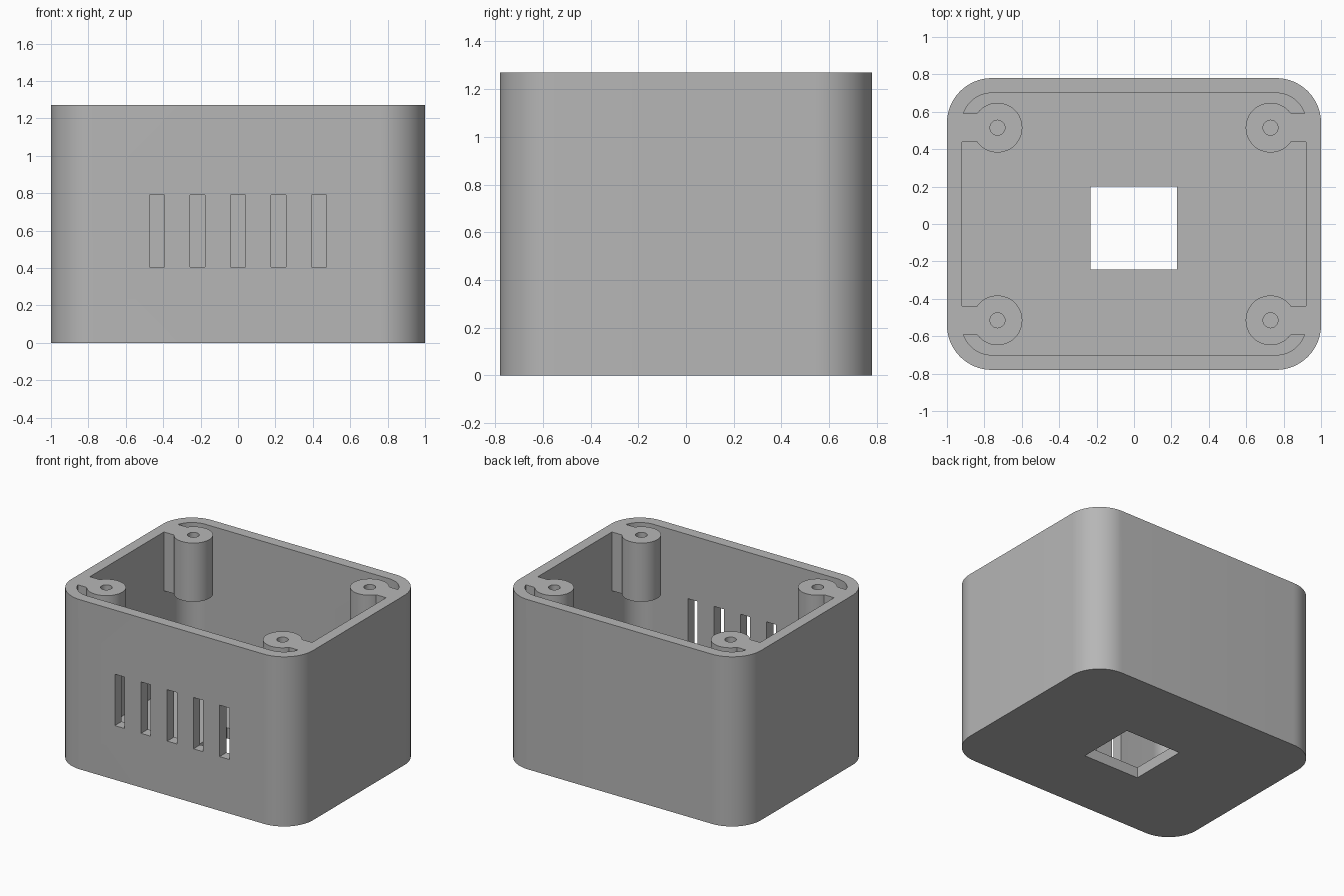
import bpy
import bmesh
from math import cos, sin, pi

cube = bpy.data.objects.get("Cube")
if cube:
    bpy.data.objects.remove(cube, do_unlink=True)

W, D, H = 1.0, 0.78, 1.27       # half width, half depth, height
WALL, RADIUS = 0.08, 0.24       # wall thickness, outer corner radius
POST_X, POST_Y, POST_BASE = 0.73, 0.515, 0.83

grey = bpy.data.materials.new("plain grey")
grey.use_nodes = True
colour = (0.47, 0.47, 0.47, 1)
grey.diffuse_color = colour
grey.node_tree.nodes["Principled BSDF"].inputs["Base Color"].default_value = colour


def prism(name, outline, z0, z1):
    """Extrude a counter-clockwise outline from z0 up to z1."""
    bm = bmesh.new()
    base = bm.faces.new([bm.verts.new((x, y, z0)) for x, y in outline])
    top = bmesh.ops.extrude_face_region(bm, geom=[base])["geom"]
    moved = [v for v in top if isinstance(v, bmesh.types.BMVert)]
    bmesh.ops.translate(bm, verts=moved, vec=(0, 0, z1 - z0))
    bmesh.ops.recalc_face_normals(bm, faces=bm.faces)
    mesh = bpy.data.meshes.new(name)
    bm.to_mesh(mesh)
    bm.free()
    mesh.materials.append(grey)
    obj = bpy.data.objects.new(name, mesh)
    bpy.context.collection.objects.link(obj)
    return obj


def rectangle(x0, x1, y0, y1):
    return [(x0, y0), (x1, y0), (x1, y1), (x0, y1)]


def circle(x, y, r, n=48):
    return [(x + r * cos(2 * pi * i / n), y + r * sin(2 * pi * i / n)) for i in range(n)]


def rounded(w, d, r, n=16):
    points = []
    for k, (sx, sy) in enumerate([(1, 1), (-1, 1), (-1, -1), (1, -1)]):
        for i in range(n + 1):
            a = pi / 2 * (k + i / n)
            points.append((sx * (w - r) + r * cos(a), sy * (d - r) + r * sin(a)))
    return points


def combine(target, part, operation):
    """Apply a boolean to the target and discard the helper part."""
    mod = target.modifiers.new("combine", "BOOLEAN")
    mod.operation = operation
    mod.solver = "EXACT"
    mod.object = part
    bpy.context.view_layer.objects.active = target
    bpy.ops.object.modifier_apply(modifier=mod.name)
    bpy.data.objects.remove(part, do_unlink=True)


# Rounded box with an open top
body = prism("enclosure_body", rounded(W, D, RADIUS), 0, H)
cavity = prism("cavity", rounded(W - WALL, D - WALL, RADIUS - WALL), WALL, H + 0.2)
combine(body, cavity, "DIFFERENCE")

# Corner screw posts, each joined to its side wall by a web
for sx in (-1, 1):
    for sy in (-1, 1):
        x, y = sx * POST_X, sy * POST_Y
        x0, x1 = sorted((x, sx * (W - WALL / 2)))
        post = prism("screw_post", circle(x, y, 0.133), POST_BASE, H + 0.05)
        web = prism("post_web", rectangle(x0, x1, y - 0.077, y + 0.077), POST_BASE, H + 0.05)
        combine(post, web, "UNION")
        hole = prism("screw_hole", circle(x, y, 0.04, 32), POST_BASE - 0.1, H + 0.1)
        combine(post, hole, "DIFFERENCE")
        combine(body, post, "UNION")

# Trim the posts flush with the rim
trim = prism("rim_trim", rectangle(-2, 2, -2, 2), H, H + 0.5)
combine(body, trim, "DIFFERENCE")

# Ventilation slots through the front wall
for i in range(-2, 3):
    x = i * 0.217
    slot = prism("vent_slot", rectangle(x - 0.04, x + 0.04, -D - 0.1, -D + 0.15), 0.405, 0.79)
    combine(body, slot, "DIFFERENCE")

# Rectangular opening in the floor
opening = prism("floor_opening", rectangle(-0.233, 0.231, -0.243, 0.2), -0.1, 0.2)
combine(body, opening, "DIFFERENCE")

# Smooth curved walls, keep hard edges
bpy.ops.object.select_all(action="DESELECT")
body.select_set(True)
bpy.context.view_layer.objects.active = body
bpy.ops.object.shade_smooth_by_angle(angle=pi / 6)
